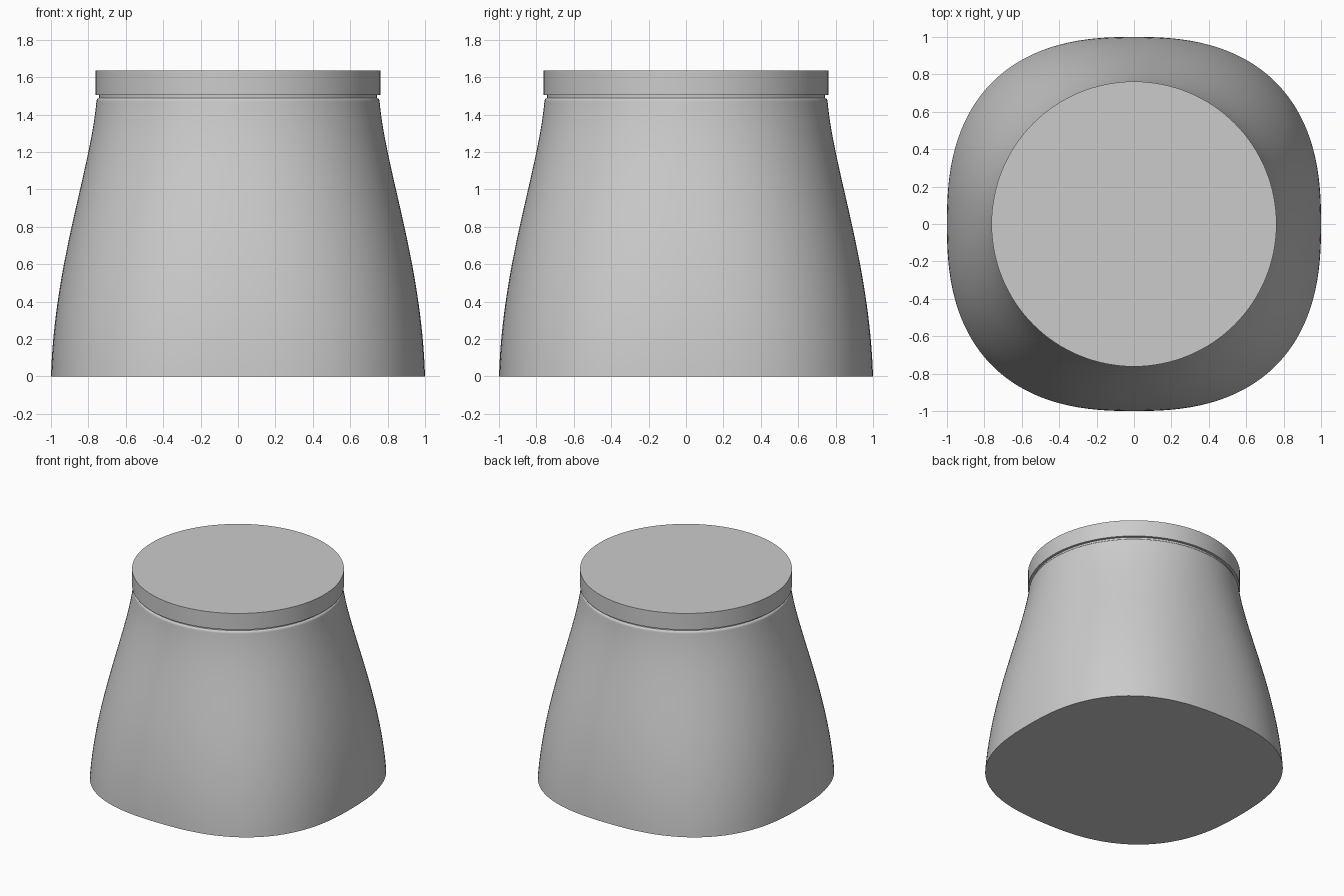
import bpy, bmesh, math

cube = bpy.data.objects.get("Cube")
if cube:
    bpy.data.objects.remove(cube, do_unlink=True)

SEGMENTS = 128
NECK_Z = 1.47

grey = bpy.data.materials.new("plain grey")
grey.use_nodes = True
grey.diffuse_color = (0.6, 0.6, 0.6, 1)
grey.node_tree.nodes["Principled BSDF"].inputs["Base Color"].default_value = (0.6, 0.6, 0.6, 1)


def ring(bm, radius, z, n):
    """Closed superellipse outline; n = 2 is a circle."""
    verts = []
    for i in range(SEGMENTS):
        a = 2 * math.pi * i / SEGMENTS
        c, s = math.cos(a), math.sin(a)
        r = radius / (abs(c) ** n + abs(s) ** n) ** (1 / n)
        verts.append(bm.verts.new((r * c, r * s, z)))
    return verts


def loft(name, sections):
    bm = bmesh.new()
    rings = [ring(bm, *s) for s in sections]
    for low, high in zip(rings, rings[1:]):
        for i in range(SEGMENTS):
            j = (i + 1) % SEGMENTS
            bm.faces.new((low[i], low[j], high[j], high[i]))
    bm.faces.new(rings[0][::-1])
    bm.faces.new(rings[-1])
    mesh = bpy.data.meshes.new(name)
    bm.to_mesh(mesh)
    bm.free()
    mesh.materials.append(grey)
    obj = bpy.data.objects.new(name, mesh)
    bpy.context.collection.objects.link(obj)
    bpy.ops.object.select_all(action="DESELECT")
    obj.select_set(True)
    bpy.context.view_layer.objects.active = obj
    bpy.ops.object.shade_smooth_by_angle(angle=math.radians(40))
    return obj


def bezier(t, a, b, c, d):
    u = 1 - t
    return u**3 * a + 3 * u * u * t * b + 3 * u * t * t * c + t**3 * d


# Body: rounded square foot flowing into a round neck
sections = []
for k in range(33):
    t = k / 32
    z = bezier(t, 0, 0.62, 1.1, NECK_Z)
    r = bezier(t, 1.0, 0.98, 0.79, 0.757)
    sections.append((r, z, 2 + 0.5 * (1 - z / NECK_Z)))
# Rounded lip turning in to the groove
for k in range(1, 7):
    a = math.pi / 2 * k / 6
    sections.append((0.737 + 0.02 * math.cos(a), NECK_Z + 0.02 * math.sin(a), 2))
loft("body", sections)

# Cap: plain disc above the narrow groove
loft("groove_collar", [(0.742, 1.48, 2), (0.742, 1.52, 2)])
loft("cap", [(0.762, 1.505, 2), (0.762, 1.635, 2)])
